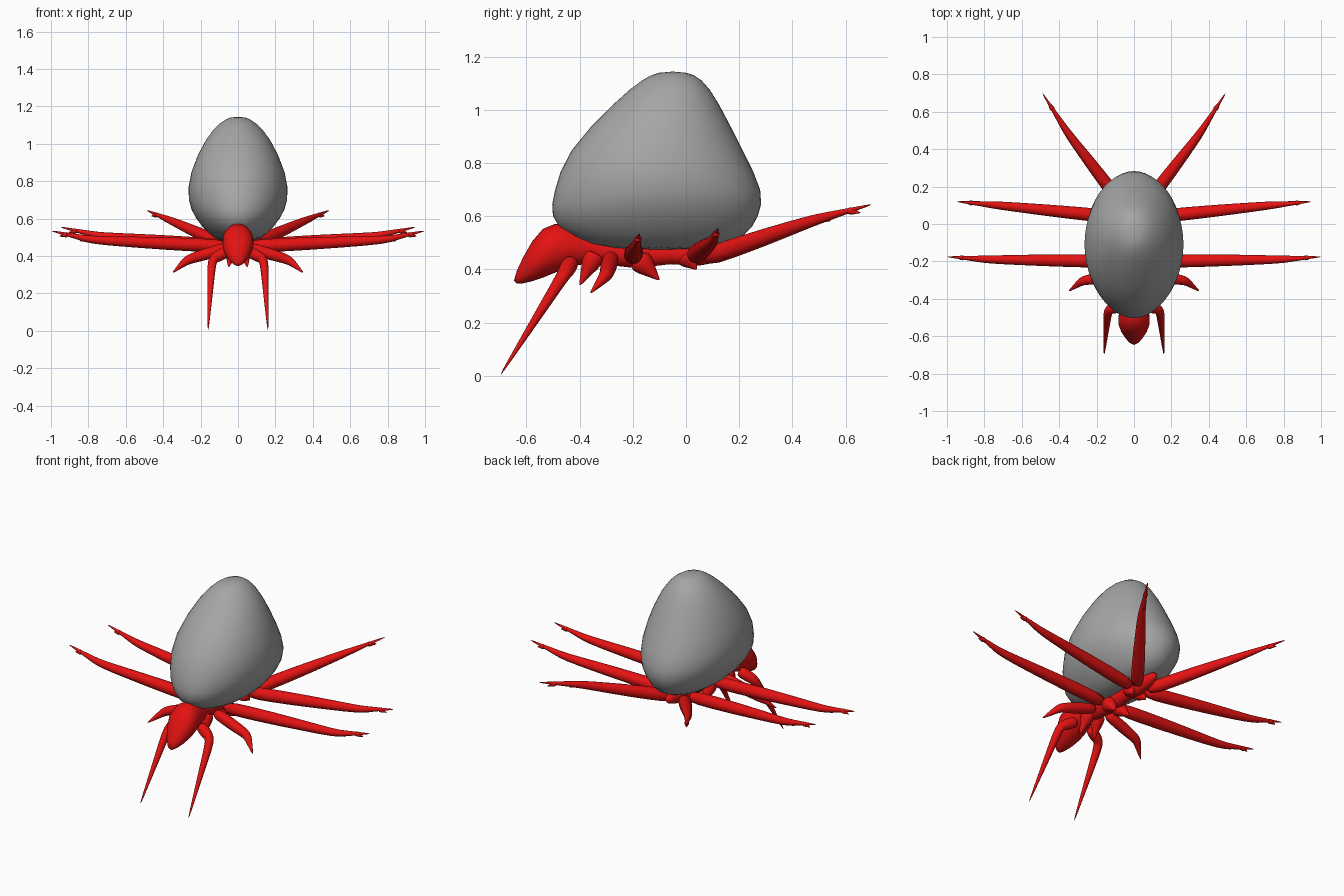
import bpy, bmesh, math
from mathutils import Vector

default_cube = bpy.data.objects.get("Cube")
if default_cube:
    bpy.data.objects.remove(default_cube, do_unlink=True)


def make_material(name, colour):
    material = bpy.data.materials.new(name)
    material.use_nodes = True
    material.diffuse_color = (*colour, 1)
    shader = material.node_tree.nodes["Principled BSDF"]
    shader.inputs["Base Color"].default_value = (*colour, 1)
    return material


red = make_material("bright red", (0.78, 0.006, 0.006))
grey = make_material("shell grey", (0.38, 0.38, 0.38))


def ellipse(centre, axis_a, axis_b, sides):
    """Points of an ellipse spanned by two half axes."""
    angles = [math.tau * i / sides for i in range(sides)]
    return [centre + axis_a * math.cos(a) + axis_b * math.sin(a) for a in angles]


def loft(name, rings, material):
    """Skin a list of closed rings, cap both ends and smooth the result."""
    bm = bmesh.new()
    loops = [[bm.verts.new(point) for point in ring] for ring in rings]
    for lower, upper in zip(loops, loops[1:]):
        for i in range(len(lower)):
            bm.faces.new((lower[i - 1], lower[i], upper[i], upper[i - 1]))
    bm.faces.new(loops[0])
    bm.faces.new(loops[-1])
    bmesh.ops.recalc_face_normals(bm, faces=bm.faces)
    for face in bm.faces:
        face.smooth = True
    mesh = bpy.data.meshes.new(name)
    bm.to_mesh(mesh)
    bm.free()
    mesh.materials.append(material)
    part = bpy.data.objects.new(name, mesh)
    bpy.context.collection.objects.link(part)
    part.modifiers.new("smooth", "SUBSURF").levels = 1


def limb(name, root, knee, tip, radius, knee_scale):
    """Mirrored pair of two-part limbs: a swollen upper part and a pointed lower part."""
    root, knee, tip = Vector(root), Vector(knee), Vector(tip)
    steps = 4
    centres, radii = [], []
    for i in range(steps):
        t = i / steps
        centres.append(root.lerp(knee, t))
        swelling = 1 + math.sin(math.pi * t) / 6
        radii.append(radius * swelling * (1 + (knee_scale - 1) * t))
    for i in range(steps + 1):
        t = i / steps
        centres.append(knee.lerp(tip, t))
        radii.append(radius * knee_scale * (1 - 0.9 * t))

    rings = []
    for i, centre in enumerate(centres):
        before = centres[max(i - 1, 0)]
        after = centres[min(i + 1, len(centres) - 1)]
        along = (after - before).normalized()
        side = along.cross(Vector((1, 1, 3))).normalized()
        rings.append(ellipse(centre, side * radii[i], along.cross(side) * radii[i], 10))
    loft("left_" + name, rings, red)
    mirrored = [[Vector((-p.x, p.y, p.z)) for p in ring] for ring in rings]
    loft("right_" + name, mirrored, red)


def spike(name, root, tip, radius):
    """Mirrored pair of straight tapering points."""
    root, tip = Vector(root), Vector(tip)
    limb(name, root, root.lerp(tip, 0.5), tip, radius, 0.7)


# Shell: level ellipses (height, front, back), with an egg-shaped rule for the width
def shell_half_width(height):
    widest = 0.74
    reach = 0.41 if height > widest else 0.29
    return 0.287 * math.sqrt(1 - (abs(height - widest) / reach) ** 1.4)


shell_outline = [(0.47, -0.3, 0.1), (0.52, -0.45, 0.23), (0.6, -0.52, 0.28),
                 (0.69, -0.5, 0.3), (0.84, -0.46, 0.22), (1.04, -0.26, 0.12),
                 (1.12, -0.16, 0.06), (1.145, -0.1, 0)]
shell_rings = []
for height, front, back in shell_outline:
    middle = Vector((0, (front + back) / 2, height))
    across = Vector((shell_half_width(height), 0, 0))
    lengthwise = Vector((0, (back - front) / 2, 0))
    shell_rings.append(ellipse(middle, across, lengthwise, 24))
loft("shell", shell_rings, grey)

# Head and thorax: upright sections (y, top, bottom), nearly round
body_outline = [(-0.65, 0.37, 0.34), (-0.58, 0.52, 0.35), (-0.5, 0.6, 0.38),
                (-0.37, 0.53, 0.44), (-0.2, 0.5, 0.39), (-0.05, 0.5, 0.43),
                (0.04, 0.5, 0.4), (0.2, 0.5, 0.45)]
body_rings = []
for y, top, bottom in body_outline:
    half_height = (top - bottom) / 2
    middle = Vector((0, y, bottom + half_height))
    across = Vector((half_height * 0.9, 0, 0))
    body_rings.append(ellipse(middle, across, Vector((0, 0, half_height)), 14))
loft("head_and_thorax", body_rings, red)

# Front legs bend sharply and reach the ground, small claws follow behind them
limb("front_leg", (0.05, -0.43, 0.43), (0.14, -0.46, 0.38), (0.16, -0.7, 0), 0.03, 0.9)
limb("claw", (0.04, -0.28, 0.45), (0.27, -0.3, 0.38), (0.35, -0.36, 0.31), 0.03, 0.9)

# Long legs, each with small spurs below the outer half
long_legs = {
    "fore_side_leg": ((0.03, -0.2, 0.45), (0.78, -0.19, 0.485), (1, -0.175, 0.535)),
    "rear_side_leg": ((0.03, 0.03, 0.45), (0.73, 0.1, 0.505), (0.95, 0.12, 0.555)),
    "back_leg": ((0.03, 0.06, 0.44), (0.35, 0.48, 0.585), (0.49, 0.7, 0.645)),
}
for leg_name, (root, knee, tip) in long_legs.items():
    limb(leg_name, root, knee, tip, 0.038, 0.6)
    for place, fraction in (("knee", 0.1), ("foot", 0.6)):
        start = Vector(knee).lerp(Vector(tip), fraction)
        end = Vector(knee).lerp(Vector(tip), fraction + 0.2)
        end.z -= 0.02
        spike(leg_name + "_" + place + "_spur", start, end, 0.014)

# Pointed spines below the thorax
spike("front_belly_spine", (0.03, -0.34, 0.46), (0.05, -0.4, 0.34), 0.04)
spike("middle_belly_spine", (0.03, -0.18, 0.44), (0.05, -0.1, 0.36), 0.045)
spike("rear_belly_spine", (0.03, 0, 0.45), (0.05, 0.04, 0.4), 0.04)
